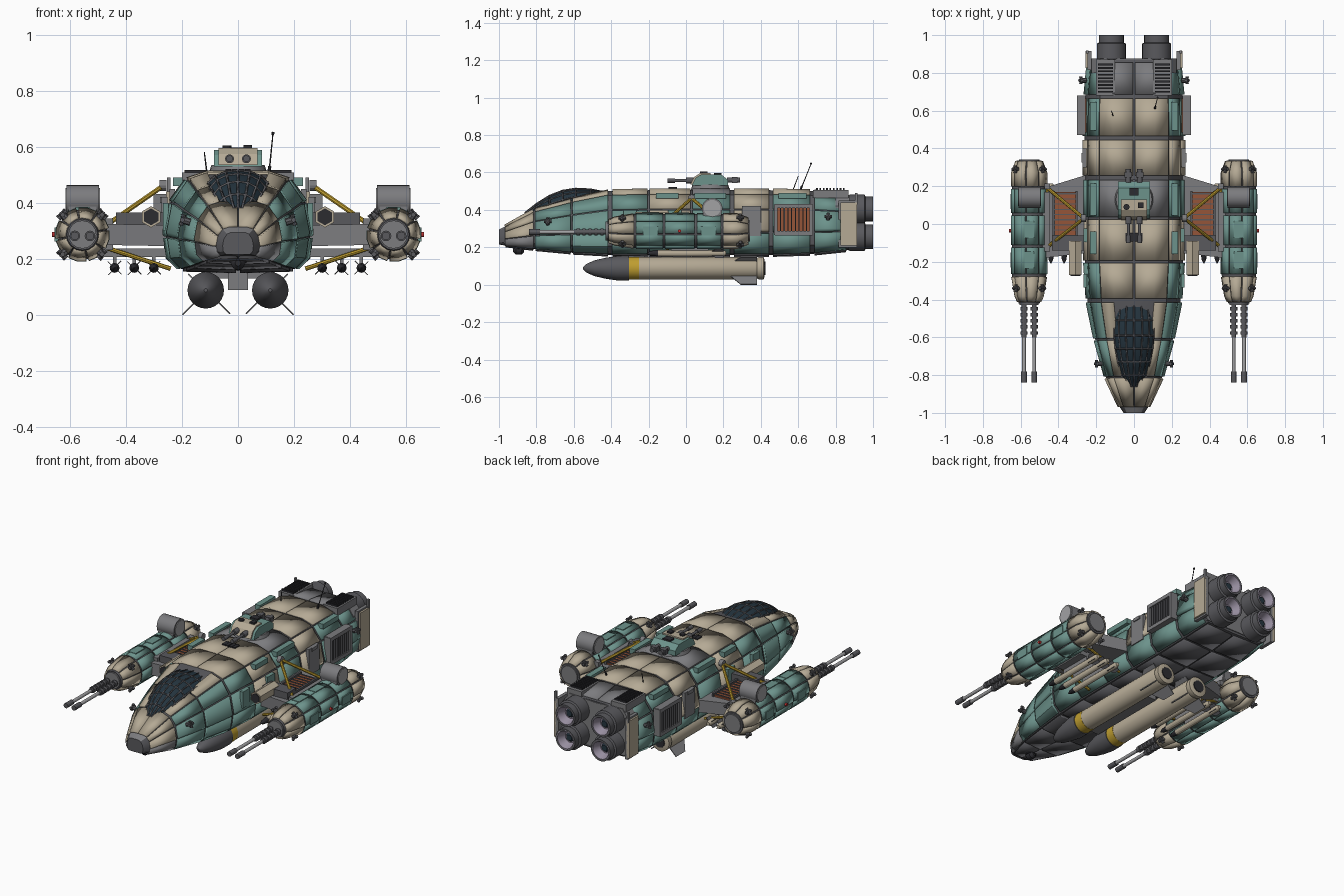
import bpy, bmesh, math
from mathutils import Vector, Matrix

if "Cube" in bpy.data.objects:
    bpy.data.objects.remove(bpy.data.objects["Cube"])

def material(name, rgb):
    m = bpy.data.materials.new(name)
    m.diffuse_color = (*rgb, 1)
    m.use_nodes = True
    m.node_tree.nodes["Principled BSDF"].inputs["Base Color"].default_value = m.diffuse_color
    return m

BEIGE = material("beige", (.46, .40, .30)); TEAL = material("teal", (.15, .29, .26))
DARK = material("dark_grey", (.10, .10, .11)); GREY = material("mid_grey", (.20, .20, .21))
BLACK = material("black", (.025, .025, .03)); YELLOW = material("yellow", (.52, .34, .03))
RUST = material("rust", (.30, .09, .04)); GLASS = material("glass", (.018, .035, .05))
STEEL = material("steel", (.36, .36, .37)); GLOW = material("nozzle_lining", (.32, .28, .36))
RED = material("red", (.5, .03, .03))

# ---- helpers: every piece is a function that adds geometry to a bmesh
def make(name, mat, *pieces, mirror=True, closed=True):
    bm = bmesh.new()
    for p in pieces:
        p(bm)
    if closed:
        bmesh.ops.recalc_face_normals(bm, faces=bm.faces)
    me = bpy.data.meshes.new(name)
    bm.to_mesh(me); bm.free()
    me.materials.append(mat)
    o = bpy.data.objects.new(name, me)
    bpy.context.collection.objects.link(o)
    if mirror:
        o.modifiers.new("Mirror", 'MIRROR').merge_threshold = .0005
    return o

def box(c, s):
    return lambda bm: bmesh.ops.create_cube(bm, size=1, matrix=Matrix.Translation(c) @ Matrix.Diagonal((*s, 1)))

def rod(a, b, r, r2=None, n=12):
    a, b = Vector(a), Vector(b)
    m = Matrix.Translation((a + b) / 2) @ (b - a).to_track_quat('Z', 'Y').to_matrix().to_4x4()
    return lambda bm: bmesh.ops.create_cone(bm, cap_ends=True, segments=n, radius1=r,
                                            radius2=r if r2 is None else r2, depth=(b - a).length, matrix=m)

def grid(rows, wrap=False, caps=True):
    def f(bm):
        vs = [[bm.verts.new(p) for p in r] for r in rows]
        n = len(rows[0])
        for r, s in zip(vs, vs[1:]):
            for j in range(n if wrap else n - 1):
                k = (j + 1) % n
                bm.faces.new((r[j], r[k], s[k], s[j]))
        if caps:
            bm.faces.new(vs[0]); bm.faces.new(vs[-1])
    return f

def lathe(x, z, prof, n=24):
    return grid([[(x + r * math.cos(2 * math.pi * i / n), y, z + r * math.sin(2 * math.pi * i / n))
                  for i in range(n)] for y, r in prof], wrap=True)

def prism(pts, d):
    return grid([[Vector(p) for p in pts], [Vector(p) + Vector(d) for p in pts]], wrap=True)

def interp(table, y):
    for a, b in zip(table, table[1:]):
        if y <= b[0]:
            break
    f = (y - a[0]) / (b[0] - a[0])
    return [p + (q - p) * f for p, q in zip(a[1:], b[1:])]

def panel(S, table, ya, yb, ta, tb, g=.006, gt=.04):
    ys = [ya + g] + [r[0] for r in table if ya + g < r[0] < yb - g] + [yb - g]
    ts = [ta + gt] + [t for t in range(-9, 30) if ta + gt < t < tb - gt] + [tb - gt]
    return grid([[S(y, t) for t in ts] for y in ys], caps=False)

def plating(name, groups, th):
    for mat, ps in groups.items():
        o = make(name + "_" + mat.name, mat, *ps, closed=False)
        m = o.modifiers.new("Solidify", 'SOLIDIFY')
        m.thickness = th; m.offset = 0

# ---- hull: dark core with raised plates; stations are y, half width, top, bottom
HULL = [(-1, .055, .295, .215), (-.97, .075, .31, .21), (-.81, .15, .40, .19), (-.6, .208, .46, .17),
        (-.42, .245, .50, .16), (-.2, .26, .505, .158), (.45, .262, .505, .158), (.68, .258, .50, .165), (.87, .24, .475, .185)]
SECT = [(0, 0, 1), (1, .42, 1), (2, .70, .93), (3, .92, .70), (4, 1, .40), (5, .95, .14), (6, .78, .02), (7, 0, 0)]
def hull(y, t):
    w, zt, zb = interp(HULL, y)
    u, v = interp(SECT, t)
    return (u * w, y, zb + v * (zt - zb))
make("hull_core", DARK, grid([[hull(r[0], t) for t in range(8)] for r in HULL]))
bays = [(-.97, -.81, BEIGE, BEIGE, GREY), (-.81, -.61, None, TEAL, TEAL), (-.61, -.41, None, TEAL, TEAL),
        (-.4, -.2, BEIGE, TEAL, TEAL), (-.2, .03, BEIGE, BEIGE, TEAL), (.03, .24, GREY, TEAL, TEAL),
        (.25, .45, BEIGE, BEIGE, TEAL), (.46, .67, BEIGE, TEAL, TEAL), (.68, .86, GREY, TEAL, TEAL)]
groups = {}
for a, b, top, side, low in bays:
    strips = [(0, 2, top)] if top else [(1, 2, BEIGE)]
    for t0, t1, m in strips + [(2, 3, side), (3, 4.2, side), (4.2, 5.9, low), (6, 7, DARK)]:
        groups.setdefault(m, []).append(panel(hull, HULL, a, b, t0, t1))
plating("hull_plate", groups, .02)
make("nose_cap", GREY, grid([[hull(y, t) for t in range(8)] for y in (-1, -.965)]))
make("nose_sensor", BLACK, rod((0, -.89, .21), (0, -.89, .185), .03), lathe(0, .185, [(-.925, .01), (-.91, .024), (-.88, .024), (-.865, .01)]), mirror=False)
make("raised_hatches", TEAL, *[box((.215, y, .475), (.035, l, .03)) for y, l in ((-.1, .12), (.13, .17), (.57, .15))],
     *[box((.258, y, .35), (.02, .07, .1)) for y in (-.3, -.06)])
make("side_doors", GREY, box((.262, .35, .34), (.02, .1, .16)), box((.265, .35, .41), (.025, .05, .02)))
make("top_hatch", BLACK, *[box((x, -.07, .515), (.02, .045, .012)) for x in (.013, .035)])

# ---- canopy glass with grid frame
CAN = [(-.86, .04, .385), (-.80, .072, .432), (-.73, .092, .476), (-.66, .106, .503), (-.59, .114, .514), (-.51, .114, .51), (-.43, .10, .495)]
def canopy(y, a):
    w, zt = interp(CAN, y)
    base = interp(HULL, y)[1] - .03
    return (w * math.cos(a), y, base + (zt - base) * math.sin(a) ** .8)
rows = [[canopy(r[0], math.pi * i / 8) for i in range(8)] + [canopy(r[0], math.pi - 1e-4)] for r in CAN]
make("canopy_glass", GLASS, grid(rows), mirror=False)
fr = make("canopy_frame", DARK, grid(rows), mirror=False)
m = fr.modifiers.new("Wire", 'WIREFRAME'); m.thickness = .009; m.offset = 0

# ---- dorsal turret
make("turret_ring", GREY, rod((0, .13, .49), (0, .13, .535), .11, .095, 24), mirror=False)
make("turret_body", TEAL, prism([(-.085, y, z) for y, z in ((.03, .53), (.05, .57), (.08, .588), (.19, .588), (.225, .56), (.225, .53))], (.17, 0, 0)), mirror=False)
make("turret_face", BEIGE, prism([(-.07, y, z) for y, z in ((.022, .535), (.042, .575), (.075, .596), (.13, .596), (.13, .535))], (.14, 0, 0)), mirror=False)
make("turret_guns", DARK, rod((.03, .06, .557), (.03, 0, .557), .016), rod((.03, 0, .557), (.03, -.1, .557), .008),
     rod((.03, -.06, .557), (.03, -.1, .557), .012), rod((.03, .22, .56), (.03, .29, .56), .014), box((.03, .26, .56), (.04, .03, .03)))
make("turret_sights", BLACK, rod((-.04, .09, .59), (-.04, .09, .605), .016), box((.035, .1, .6), (.03, .03, .012)), box((0, .17, .592), (.05, .04, .012)), mirror=False)
make("antennas", BLACK, rod((.11, .61, .5), (.125, .67, .65), .003, .002, 6), rod((-.11, .57, .5), (-.12, .6, .58), .003, .002, 6),
     rod((.11, .61, .5), (.113, .62, .53), .006, n=6), rod((.124, .667, .643), (.125, .67, .652), .005, n=6), mirror=False)

# ---- engines
make("engine_block", GREY, prism([(x, .8, z) for x, z in ((0, .2), (.2, .2), (.225, .25), (.225, .42), (.18, .48), (0, .47))], (0, .075, 0)))
NZ = [(.12, .405), (.12, .257)]
make("nozzles", DARK, *[lathe(x, z, [(.85, .06), (.875, .077), (.955, .077), (.96, .066), (1, .066), (1, .055), (.95, .045)]) for x, z in NZ])
make("nozzle_linings", GLOW, *[lathe(x, z, [(.95, .046), (.996, .056), (1, .06), (1, .053), (.952, .034)]) for x, z in NZ])
make("nozzle_cores", GLASS, *[rod((x, .94, z), (x, .965, z), .034, .018, 16) for x, z in NZ])
make("exhaust_housings", GREY, box((.15, .775, .485), (.10, .19, .045)))
make("exhaust_louvers", BLACK, *[box((.15, .70 + .018 * i, .51), (.08, .009, .014)) for i in range(9)])
make("rear_side_plates", BEIGE, box((.247, .87, .325), (.018, .09, .23)))
make("rear_plate_frames", GREY, box((.235, .865, .325), (.02, .10, .25)), box((.247, .91, .46), (.012, .015, .06)))

# ---- side radiators
make("side_radiator_frames", GREY, *[box((.278, .575, z), (.045, .2, .022)) for z in (.275, .42)],
     *[box((.278, y, .347), (.045, .02, .165)) for y in (.48, .67)])
make("side_radiator_cores", RUST, box((.266, .575, .347), (.03, .18, .13)))
make("side_radiator_slats", DARK, *[box((.285, .505 + .02 * i, .347), (.025, .006, .13)) for i in range(8)])

# ---- stub wings, radiators, struts
make("wings", GREY, prism([(.22, -.15, .245), (.22, .27, .245), (.48, .19, .25), (.48, -.18, .25)], (0, 0, .075)))
make("wing_radiators", RUST, box((.365, .05, .322), (.11, .24, .02)))
make("wing_radiator_slats", DARK, *[box((.365, -.06 + .0275 * i, .333), (.115, .006, .008)) for i in range(9)],
     *[box((x, .05, .328), (.012, .25, .03)) for x in (.305, .425)])
top = (.265, .03, .462)
make("yellow_struts", YELLOW, *[rod(top, (.47, y, .32), .009, n=8) for y in (.2, -.13)],
     *[rod((.24, y, .165), (.47, y, .24), .008, n=8) for y in (-.1, .16)], rod((.46, -.13, .322), (.46, .2, .322), .007, n=8))
make("strut_joints", GREY, rod((.255, .03, .462), (.28, .03, .462), .02), box((.46, .2, .33), (.03, .03, .03)), box((.46, -.13, .33), (.03, .03, .03)))
make("launcher_tubes", BEIGE, rod((.31, -.27, .35), (.31, -.09, .35), .038, n=6))
make("launcher_mouths", BLACK, rod((.31, -.275, .35), (.31, -.25, .35), .03, n=6))
make("launcher_mounts", DARK, box((.35, -.1, .34), (.17, .08, .05)))

# ---- underwing missiles
MX = (.30, .37, .44)
make("missile_rack", GREY, box((.37, .02, .222), (.24, .2, .03)), *[box((x, .02, .195), (.012, .2, .04)) for x in MX])
make("missiles", BEIGE, *[lathe(x, .168, [(-.15, .017), (.2, .017), (.215, .011)], 12) for x in MX])
make("missile_tips", BLACK, *[lathe(x, .168, [(-.21, .002), (-.19, .012), (-.15, .0175)], 12) for x in MX])
fin = lambda x, z, y, l, r, a, t: prism([(x + q * math.cos(a), yy, z + q * math.sin(a)) for q, yy in
       ((r * .3, y), (r, y + l * .45), (r, y + l), (r * .3, y + l))], (t * math.sin(a), 0, -t * math.cos(a)))
make("missile_fins", DARK, *[fin(x, .168, .13, .07, .034, math.pi * (k / 2 + .25), .003) for x in MX for k in range(4)])

# ---- belly torpedoes
tx, tz = .115, .088
make("torpedo_bodies", BEIGE, lathe(tx, tz, [(-.25, .06), (.37, .06), (.38, .055), (.39, .06), (.415, .06), (.42, .045)]))
make("torpedo_bands", YELLOW, lathe(tx, tz, [(-.305, .061), (-.25, .061)]))
make("torpedo_noses", DARK, lathe(tx, tz, [(-.55, .006), (-.535, .022), (-.49, .042), (-.43, .056), (-.37, .065), (-.305, .065)]))
make("torpedo_tails", BLACK, rod((tx, .41, tz), (tx, .425, tz), .035))
make("torpedo_fins", GREY, *[fin(tx, tz, .22, .16, .12 if k > 1 else .085, math.pi * (k / 2 + .25), .005) for k in range(4)])
make("torpedo_pylon", GREY, box((0, -.1, .13), (.07, .5, .08)), box((0, -.1, .145), (.2, .06, .03)), box((0, .15, .145), (.2, .06, .03)), mirror=False)

# ---- weapon pods
px, pz = .555, .287
POD = [(-.42, .055), (-.38, .072), (-.27, .091), (.27, .091), (.335, .066)]
def pod(y, t):
    r = interp(POD, y)[0]
    a = (t - .5) * math.pi / 8
    return (px + r * math.cos(a), y, pz + r * math.sin(a))
make("pod_cores", DARK, lathe(px, pz, POD, 16))
groups = {}
for a, b, m in ((-.415, -.275, BEIGE), (-.27, -.12, TEAL), (-.115, .05, TEAL), (.055, .19, TEAL), (.195, .335, BEIGE)):
    for k in range(8):
        groups.setdefault(m, []).append(panel(pod, POD, a, b, 2 * k, 2 * k + 2, .004, .09))
plating("pod_plate", groups, .014)
make("pod_side_boxes", TEAL, *[box((px + .092, y, pz), (.016, l, .05)) for y, l in ((-.19, .08), (.12, .08))],
     *[box((px, y, pz + .092), (.05, .09, .014)) for y in (-.19, -.03)])
make("pod_end_plates", GREY, rod((px, .33, pz), (px, .342, pz), .055, n=16), rod((px, -.43, pz), (px, -.41, pz), .05, n=16))
make("pod_lights", RED, rod((px + .09, -.035, pz), (px + .108, -.035, pz), .009))
make("pod_inboard_mounts", GREY, box((.47, .02, .287), (.05, .3, .11)))
make("pod_drums", GREY, rod((.495, .14, .408), (.612, .14, .408), .055, n=24), box((.555, .14, .375), (.1, .1, .04)))
make("drum_faces", STEEL, *[rod((x, .14, .408), (x + .004, .14, .408), .045, n=24) for x in (.492, .611)])
BX = (px - .027, px + .027)
make("cannon_jackets", DARK, *[rod((x, -.42, pz - .005), (x, -.6, pz - .005), .013) for x in BX],
     *[rod((x, -.44 - .032 * i, pz - .005), (x, -.458 - .032 * i, pz - .005), .019) for x in BX for i in range(5)])
make("cannon_barrels", STEEL, *[rod((x, -.59, pz - .005), (x, -.8, pz - .005), .010) for x in BX])
make("cannon_muzzles", DARK, *[rod((x, -.78, pz - .005), (x, -.84, pz - .005), .015) for x in BX])

# ---- small thruster clusters on pods and hull
def cluster(c, d):
    c, d = Vector(c), Vector(d).normalized()
    s = Vector((0, 1, 0)); u = d.cross(s)
    e = c + d * .014
    return [rod(c - d * .015, e + d * .004, .013, n=8)] + [rod(e, e + v * .02, .006, .009, 8) for v in (s, -s, u, -u)]
parts = []
for k in range(4):
    a = math.pi * (k / 2 + .25)
    for y, r in ((-.34, .085), (.29, .09)):
        parts += cluster((px + r * math.cos(a), y, pz + r * math.sin(a)), (math.cos(a), 0, math.sin(a)))
for c in ((.185, -.74, .335), (.268, .76, .36)):
    parts += cluster(c, (1, 0, .3))
make("thruster_clusters", DARK, *parts)

# ---- smooth round parts, keep hard edges
bpy.ops.object.select_all(action='SELECT')
bpy.context.view_layer.objects.active = fr
bpy.ops.object.shade_smooth_by_angle(angle=math.radians(28))
